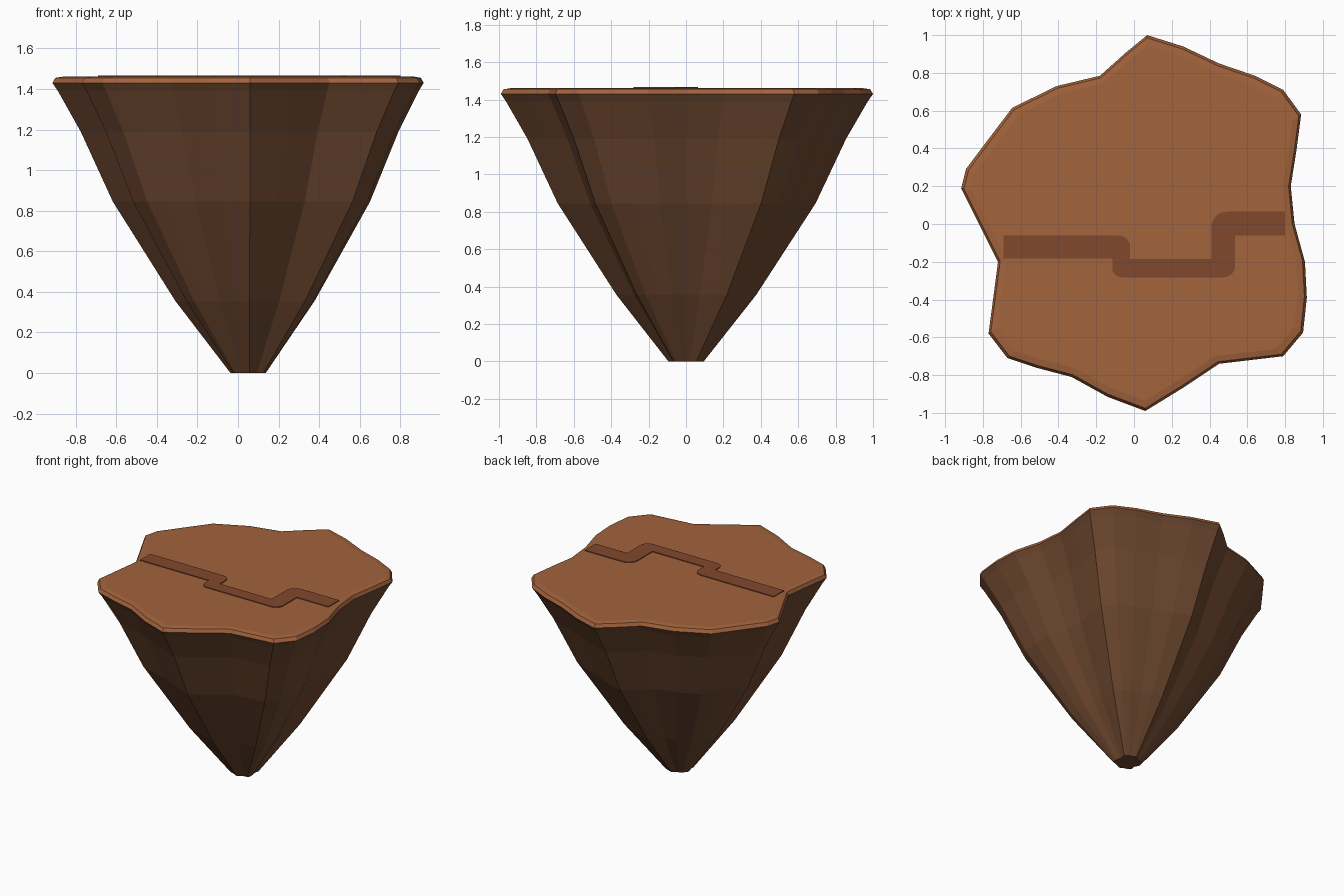
import bpy, bmesh, math

if "Cube" in bpy.data.objects:
    bpy.data.objects.remove(bpy.data.objects["Cube"])

def material(name, rgb):
    m = bpy.data.materials.new(name)
    m.diffuse_color = (*rgb, 1)
    m.use_nodes = True
    m.node_tree.nodes["Principled BSDF"].inputs["Base Color"].default_value = m.diffuse_color
    return m

def make_object(name, bm, mat):
    bmesh.ops.recalc_face_normals(bm, faces=bm.faces)
    me = bpy.data.meshes.new(name)
    bm.to_mesh(me)
    bm.free()
    me.materials.append(mat)
    ob = bpy.data.objects.new(name, me)
    bpy.context.collection.objects.link(ob)
    return ob

def loft(name, outline, levels, mat, centre=(0.055, 0.0)):
    """Stack scaled copies of an outline: levels are (z, scale)."""
    bm = bmesh.new()
    cx, cy = centre
    rings = [[bm.verts.new((cx + (x - cx) * s, cy + (y - cy) * s, z)) for x, y in outline]
             for z, s in levels]
    n = len(outline)
    for a, b in zip(rings, rings[1:]):
        for i in range(n):
            j = (i + 1) % n
            bm.faces.new((a[i], a[j], b[j], b[i]))
    bm.faces.new(rings[0][::-1])
    bm.faces.new(rings[-1])
    return make_object(name, bm, mat)

# Irregular island outline
outline = [(0.07, 1.0), (0.26, 0.94), (0.45, 0.85), (0.64, 0.785), (0.79, 0.71), (0.885, 0.58),
           (0.86, 0.39), (0.83, 0.20), (0.85, 0.0), (0.905, -0.20), (0.915, -0.39), (0.895, -0.575),
           (0.79, -0.70), (0.62, -0.72), (0.45, -0.74), (0.255, -0.87), (0.06, -0.99),
           (-0.14, -0.915), (-0.33, -0.81), (-0.52, -0.76), (-0.67, -0.71), (-0.77, -0.58),
           (-0.745, -0.39), (-0.72, -0.20), (-0.82, 0.0), (-0.915, 0.19), (-0.89, 0.29),
           (-0.77, 0.45), (-0.645, 0.615), (-0.41, 0.73), (-0.18, 0.785), (-0.04, 0.91)]
earth = material("earth", (0.16, 0.066, 0.03))
soil = material("soil", (0.36, 0.125, 0.046))
track = material("track", (0.22, 0.065, 0.026))

# Tapering rock underside
loft("island_base", outline,
     [(0, 0.095), (0.355, 0.375), (0.845, 0.693), (1.19, 0.856), (1.39, 0.972), (1.43, 1.0)], earth)

# Ground slab with softened rim
loft("ground_top", outline, [(1.43, 1.0), (1.455, 0.985), (1.461, 0.945)], soil)

# Winding path: (x, y, rounded corner radius)
corners = [(-0.69, -0.062, 0), (-0.02, -0.062, 0.06), (-0.02, -0.185, 0), (0.41, -0.185, 0),
           (0.41, 0.065, 0.08), (0.80, 0.065, 0), (0.80, -0.062, 0), (0.535, -0.062, 0),
           (0.535, -0.282, 0.06), (-0.115, -0.282, 0.05), (-0.115, -0.182, 0), (-0.69, -0.182, 0)]
path = []
for i, (x, y, r) in enumerate(corners):
    if not r:
        path.append((x, y))
        continue
    ends = []
    for px, py, _ in (corners[i - 1], corners[(i + 1) % len(corners)]):
        d = math.hypot(px - x, py - y)
        ends.append(((px - x) / d * r, (py - y) / d * r))
    (ax, ay), (bx, by) = ends
    for k in range(7):
        t = k / 6 * math.pi / 2
        u, v = 1 - math.sin(t), 1 - math.cos(t)
        path.append((x + ax * u + bx * v, y + ay * u + by * v))
loft("ground_path", path, [(1.455, 1), (1.467, 1)], track)
